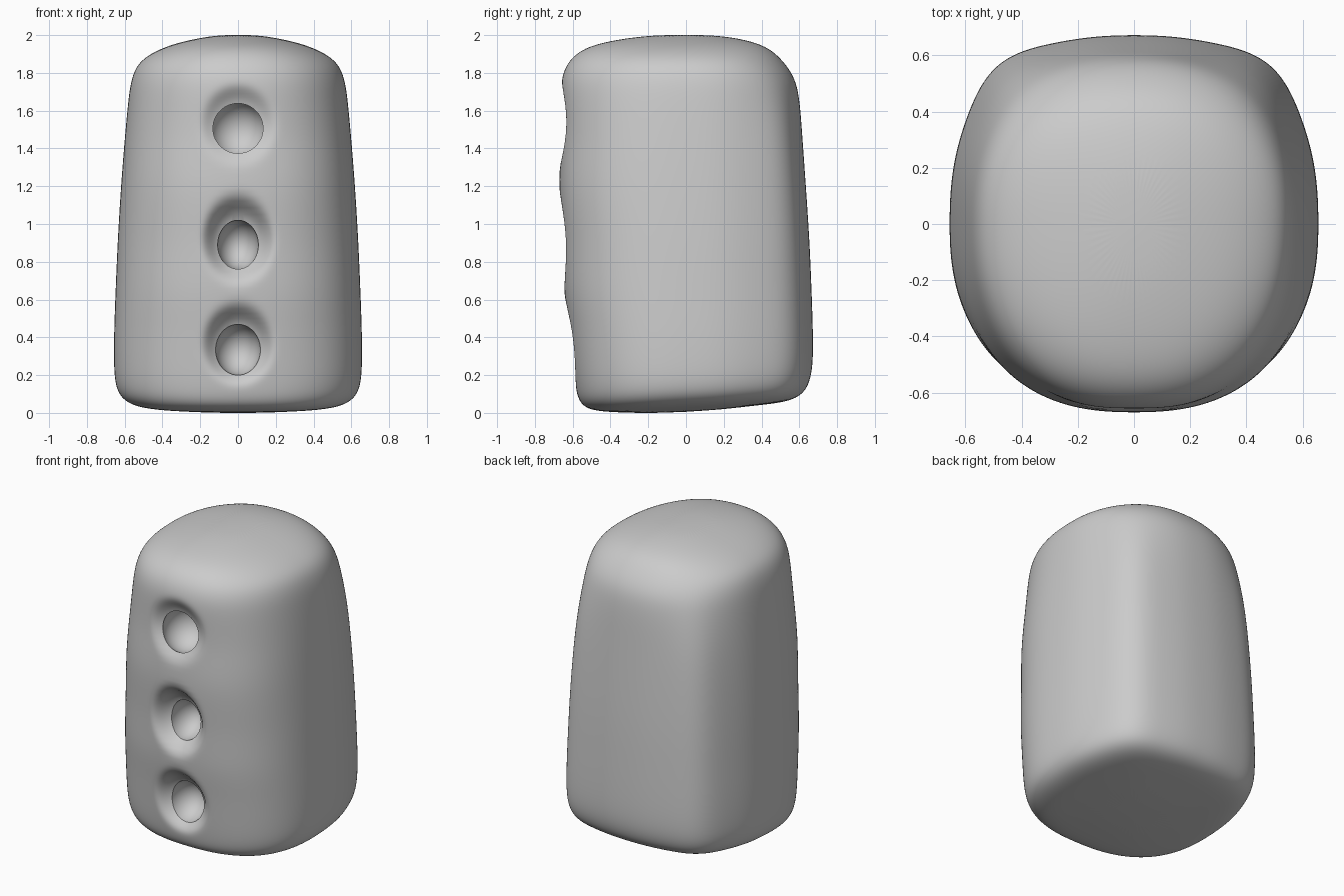
import bpy
import bmesh
from math import cos, sin, pi, exp, radians

cube = bpy.data.objects.get("Cube")
if cube:
    bpy.data.objects.remove(cube)

SIDES = 56
# height, half width, front depth, back depth
RINGS = [
    (-0.015, 0.15, 0.15, 0.15), (0.0, 0.36, 0.36, 0.36),
    (0.012, 0.53, 0.51, 0.54), (0.055, 0.615, 0.565, 0.62),
    (0.13, 0.65, 0.585, 0.657), (0.25, 0.658, 0.60, 0.674),
    (0.45, 0.656, 0.62, 0.672), (0.65, 0.648, 0.65, 0.665),
    (0.90, 0.638, 0.65, 0.655), (1.20, 0.62, 0.68, 0.635),
    (1.45, 0.60, 0.655, 0.617), (1.67, 0.58, 0.665, 0.602),
    (1.78, 0.563, 0.66, 0.575), (1.87, 0.52, 0.62, 0.51),
    (1.94, 0.39, 0.53, 0.43), (1.98, 0.235, 0.35, 0.30),
    (2.002, 0.09, 0.15, 0.13),
]
# height, half width, half height, funnel spread, funnel depth
HOLES = [
    (1.50, 0.145, 0.15, 1.15, 0.06),
    (0.89, 0.108, 0.13, 1.45, 0.12),
    (0.335, 0.12, 0.135, 1.3, 0.10),
]


def make_object(name, bm):
    mesh = bpy.data.meshes.new(name)
    bm.to_mesh(mesh)
    bm.free()
    obj = bpy.data.objects.new(name, mesh)
    bpy.context.collection.objects.link(obj)
    return obj


def apply_modifiers(obj):
    graph = bpy.context.evaluated_depsgraph_get()
    mesh = bpy.data.meshes.new_from_object(obj.evaluated_get(graph))
    obj.modifiers.clear()
    obj.data = mesh


# Rounded, tapering block lofted through squarish rings
bm = bmesh.new()
loops = []
for z, width, front, back in RINGS:
    # sections grow rounder towards the domed top
    dome = min(1, max(0, (z - 1.4) / 0.45))
    loop = []
    for i in range(SIDES):
        a = 2 * pi * i / SIDES
        c, s = cos(a), sin(a)
        n = 2.5 * (1 - dome) + 2.25 * dome
        r = (abs(c) ** n + abs(s) ** n) ** (-1 / n)
        # firmer corners at the back
        for corner in (radians(49), radians(131)):
            r *= 1 + 0.05 * (1 - dome) * exp(-((a - corner) / radians(13)) ** 2)
        x = width * r * c
        y = (back if s > 0 else front) * r * s
        # underside rises towards the back
        lift = 0.05 * (y + 0.4) * max(0, 1 - z / 0.4)
        loop.append(bm.verts.new((x, y, z + max(0, lift))))
    loops.append(loop)
for low, high in zip(loops, loops[1:]):
    for i in range(SIDES):
        j = (i + 1) % SIDES
        bm.faces.new((low[i], low[j], high[j], high[i]))
bm.faces.new(list(reversed(loops[0])))
bm.faces.new(loops[-1])
body = make_object("body", bm)
smooth = body.modifiers.new("smooth", "SUBSURF")
smooth.levels = 3
apply_modifiers(body)

# Steep funnels leading into the holes
for v in body.data.vertices:
    if v.co.y < -0.3:
        for z, w, h, spread, depth in HOLES:
            d = (v.co.x / (w * spread)) ** 2 + ((v.co.z - z - 0.03) / (h * spread)) ** 2
            v.co.y += depth * exp(-d ** 2.5)

# Shallow cavities behind the funnels
cutters = []
for z, w, h, spread, depth in HOLES:
    bm = bmesh.new()
    bmesh.ops.create_uvsphere(bm, u_segments=40, v_segments=24, radius=1)
    cutter = make_object("hole_cutter", bm)
    cutter.scale = (w, 0.15, h)
    cutter.location = (0, -0.55, z)
    cutter.hide_render = True
    cutters.append(cutter)
    cut = body.modifiers.new("hole", "BOOLEAN")
    cut.operation = "DIFFERENCE"
    cut.solver = "EXACT"
    cut.object = cutter
apply_modifiers(body)
for cutter in cutters:
    bpy.data.objects.remove(cutter)

# Smooth shading with crisp hole rims
bpy.ops.object.select_all(action="DESELECT")
body.select_set(True)
bpy.context.view_layer.objects.active = body
bpy.ops.object.shade_smooth_by_angle(angle=radians(40))
